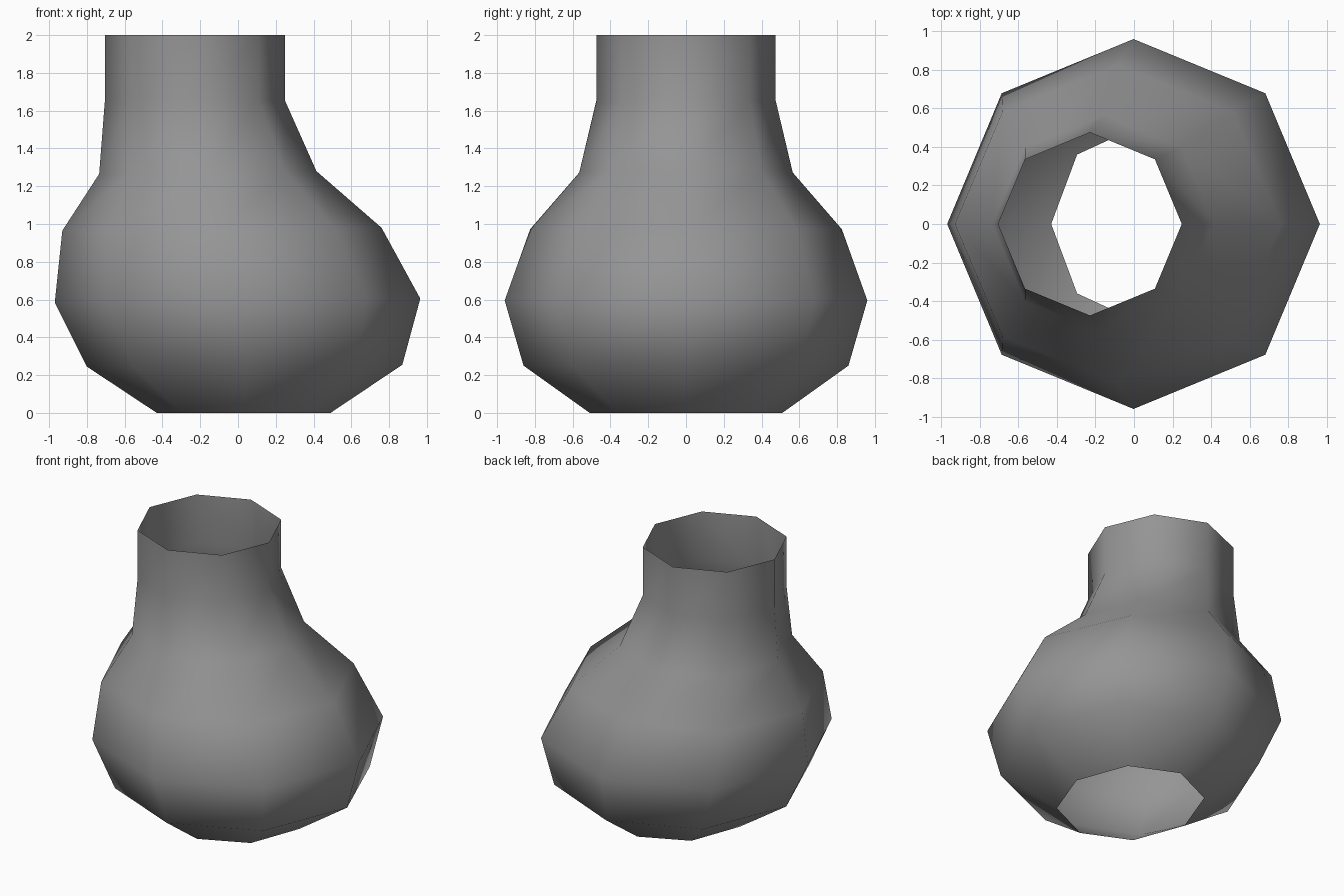
import bpy
import bmesh
from math import cos, sin, pi

cube = bpy.data.objects.get("Cube")
if cube:
    bpy.data.objects.remove(cube, do_unlink=True)

# Grey material
grey = bpy.data.materials.new("plain_grey")
grey.use_nodes = True
colour = (0.3, 0.3, 0.3, 1)
grey.diffuse_color = colour
grey.node_tree.nodes["Principled BSDF"].inputs["Base Color"].default_value = colour

SIDES = 8
# Rings from base to mouth: left x, right x, half depth, left z, right z
RINGS = [
    (-0.43, 0.49, 0.51, 0.0, 0.0),
    (-0.80, 0.87, 0.86, 0.245, 0.255),
    (-0.97, 0.965, 0.96, 0.585, 0.605),
    (-0.93, 0.76, 0.825, 0.965, 0.98),
    (-0.735, 0.415, 0.565, 1.265, 1.28),
    (-0.705, 0.248, 0.475, 1.65, 1.655),
    (-0.705, 0.248, 0.475, 2.0, 2.0),
]


def add_ring(bm, left, right, depth, z_left, z_right):
    """One octagonal ring, slightly tilted between its left and right ends."""
    verts = []
    for i in range(SIDES):
        angle = 2 * pi * i / SIDES
        t = (1 + cos(angle)) / 2
        verts.append(bm.verts.new((left + (right - left) * t,
                                   depth * sin(angle),
                                   z_left + (z_right - z_left) * t)))
    return verts


# Leaning vase shell, open at the mouth and the base
bm = bmesh.new()
rings = [add_ring(bm, *ring) for ring in RINGS]
for low, high in zip(rings, rings[1:]):
    for i in range(SIDES):
        j = (i + 1) % SIDES
        bm.faces.new((low[i], low[j], high[j], high[i]))
for face in bm.faces:
    face.smooth = True

mesh = bpy.data.meshes.new("vase_body")
bm.to_mesh(mesh)
bm.free()
mesh.materials.append(grey)
vase = bpy.data.objects.new("vase_body", mesh)
bpy.context.collection.objects.link(vase)
